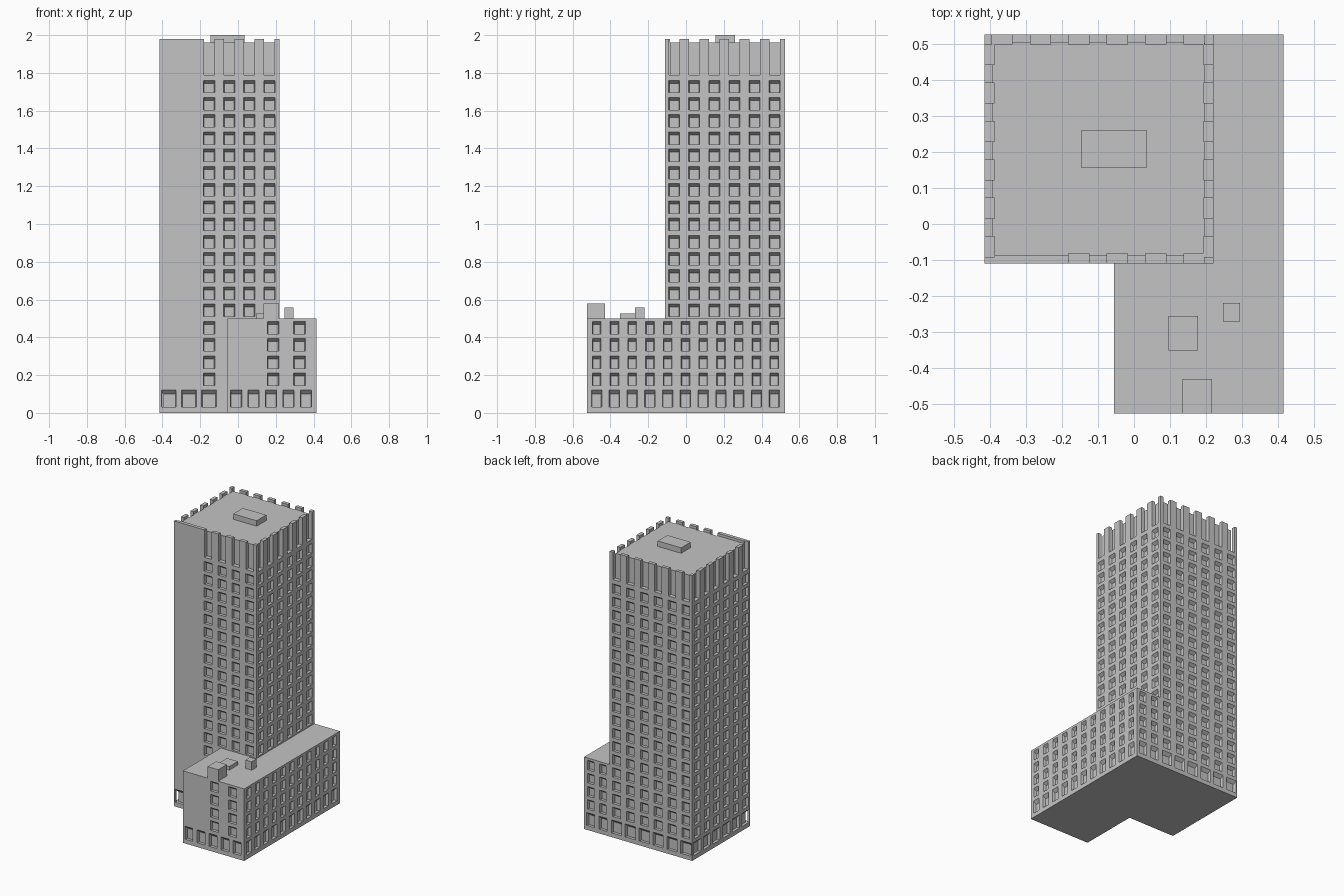
import bpy, bmesh

if "Cube" in bpy.data.objects:
    bpy.data.objects.remove(bpy.data.objects["Cube"])

grey = bpy.data.materials.new("concrete grey")
grey.diffuse_color = (0.55, 0.55, 0.55, 1)
grey.use_nodes = True
grey.node_tree.nodes["Principled BSDF"].inputs["Base Color"].default_value = grey.diffuse_color

# ---- dimensions ----
TX0, TX1, TY0, TY1, TOP = -0.415, 0.22, -0.11, 0.525, 1.98   # tower
PX0, PX1, PY0, PY1, PTOP = -0.055, 0.415, -0.525, 0.525, 0.5  # podium
PITCH, DEPTH, EPS = 0.1065, 0.02, 0.002
COLS_X = [-0.366 + PITCH * i for i in range(6)]
COLS_Y = [-0.063 + PITCH * i for i in range(6)]
ROWS = [1.695 - 0.0912 * k for k in range(18)]                # window sill heights
HIGH, LOW = ROWS[:14], ROWS[14:]


def finish(name, bm):
    bmesh.ops.recalc_face_normals(bm, faces=bm.faces[:])
    me = bpy.data.meshes.new(name)
    bm.to_mesh(me)
    bm.free()
    me.materials.append(grey)
    ob = bpy.data.objects.new(name, me)
    bpy.context.collection.objects.link(ob)
    return ob


def hull(bm, a, b):
    """Solid between two matching quads."""
    a = [bm.verts.new(p) for p in a]
    b = [bm.verts.new(p) for p in b]
    bm.faces.new(a)
    bm.faces.new(b[::-1])
    for i in range(4):
        j = (i + 1) % 4
        bm.faces.new((a[i], b[i], b[j], a[j]))


def add_box(bm, x0, x1, y0, y1, z0, z1):
    q = [(x0, y0), (x1, y0), (x1, y1), (x0, y1)]
    hull(bm, [(x, y, z0) for x, y in q], [(x, y, z1) for x, y in q])


def box(name, *dims):
    bm = bmesh.new()
    add_box(bm, *dims)
    return finish(name, bm)


def prism(name, outline, z0, z1):
    bm = bmesh.new()
    f = bm.faces.new([bm.verts.new((x, y, z0)) for x, y in outline])
    r = bmesh.ops.extrude_face_region(bm, geom=[f])
    vs = [v for v in r["geom"] if isinstance(v, bmesh.types.BMVert)]
    bmesh.ops.translate(bm, verts=vs, vec=(0, 0, z1 - z0))
    return finish(name, bm)


def windows(bm, wall, cols, sills, w, h, slope):
    """Recess cutters: the head slopes down inwards, the jambs taper slightly."""
    axis, pos, inward = wall
    for u in cols:
        for z in sills:
            quads = []
            for d in (-EPS, DEPTH):
                t = d / DEPTH
                hw, zt, p = w / 2 - 0.004 * t, z + h - slope * t, pos + inward * d
                rect = [(u - hw, z), (u + hw, z), (u + hw, zt), (u - hw, zt)]
                quads.append([(p, a, b) if axis == "x" else (a, p, b) for a, b in rect])
            hull(bm, *quads)


def cut(ob, bm):
    cutter = finish("cutter", bm)
    m = ob.modifiers.new("cut", "BOOLEAN")
    m.operation, m.solver, m.object = "DIFFERENCE", "EXACT", cutter
    bpy.context.view_layer.objects.active = ob
    bpy.ops.object.modifier_apply(modifier=m.name)
    bpy.data.objects.remove(cutter)


UPPER = (0.066, 0.016)     # height, head slope
GROUND = (0.09, 0.02)
front, back = ("y", TY0, 1), ("y", TY1, -1)
left, right = ("x", TX0, 1), ("x", TX1, -1)

# ---- tower: shaft, sunken roof, crown slots, windows ----
tower = box("tower", TX0, TX1, TY0, TY1, 0, TOP)
bm = bmesh.new()
add_box(bm, TX0 + .024, TX1 - .024, TY0 + .024, TY1 - .024, 1.962, 2.1)
cut(tower, bm)

S, HW = 0.028, 0.028       # slot depth and half width
bm = bmesh.new()
for i, x in enumerate(COLS_X):
    add_box(bm, x - HW, x + HW, TY1 - S, TY1 + .1, 1.79, 2.1)
    if i > 1:              # the front is blank at its left end
        add_box(bm, x - HW, x + HW, TY0 - .1, TY0 + S, 1.79, 2.1)
cut(tower, bm)
bm = bmesh.new()
for y in COLS_Y:
    add_box(bm, TX0 - .1, TX0 + S, y - HW, y + HW, 1.79, 2.1)
    add_box(bm, TX1 - S, TX1 + .1, y - HW, y + HW, 1.79, 2.1)
cut(tower, bm)

bm = bmesh.new()
windows(bm, front, COLS_X[2:], HIGH, .06, *UPPER)
windows(bm, front, COLS_X[2:3], LOW, .06, *UPPER)
windows(bm, front, COLS_X[:3], [.03], .078, *GROUND)
windows(bm, back, COLS_X, ROWS, .06, *UPPER)
windows(bm, back, COLS_X, [.03], .078, *GROUND)
cut(tower, bm)
bm = bmesh.new()
windows(bm, right, COLS_Y, HIGH, .058, *UPPER)
windows(bm, left, COLS_Y, ROWS, .058, *UPPER)
windows(bm, left, COLS_Y, [.03], .078, *GROUND)
cut(tower, bm)

# ---- podium wrapping the tower ----
podium = prism("podium", [(PX0, PY0), (PX1, PY0), (PX1, PY1),
                          (TX1, PY1), (TX1, TY0), (PX0, TY0)], 0, PTOP)
SIDE = [-0.473 + 0.094 * i for i in range(11)]
bm = bmesh.new()
p_front, p_back = ("y", PY0, 1), ("y", PY1, -1)
windows(bm, p_front, [.186, .326], LOW, .062, *UPPER)
windows(bm, p_front, [-.01 + .0925 * i for i in range(5)], [.03], .06, *GROUND)
windows(bm, p_back, [.27, .365], LOW, .05, *UPPER)
windows(bm, p_back, [.27, .365], [.03], .06, *GROUND)
windows(bm, ("x", PX1, -1), SIDE, LOW, .046, *UPPER)
windows(bm, ("x", PX1, -1), SIDE, [.03], .055, *GROUND)
windows(bm, ("x", PX0, 1), SIDE[:4], [.03], .055, *GROUND)
cut(podium, bm)

# ---- rooftop boxes ----
box("tower_plant_room", -.145, .035, .155, .26, 1.962, 2.0)
box("podium_stair_head", .134, .216, -.525, -.43, PTOP, .58)
box("podium_low_unit", .095, .178, -.35, -.255, PTOP, .525)
box("podium_vent", .246, .294, -.27, -.219, PTOP, .558)
